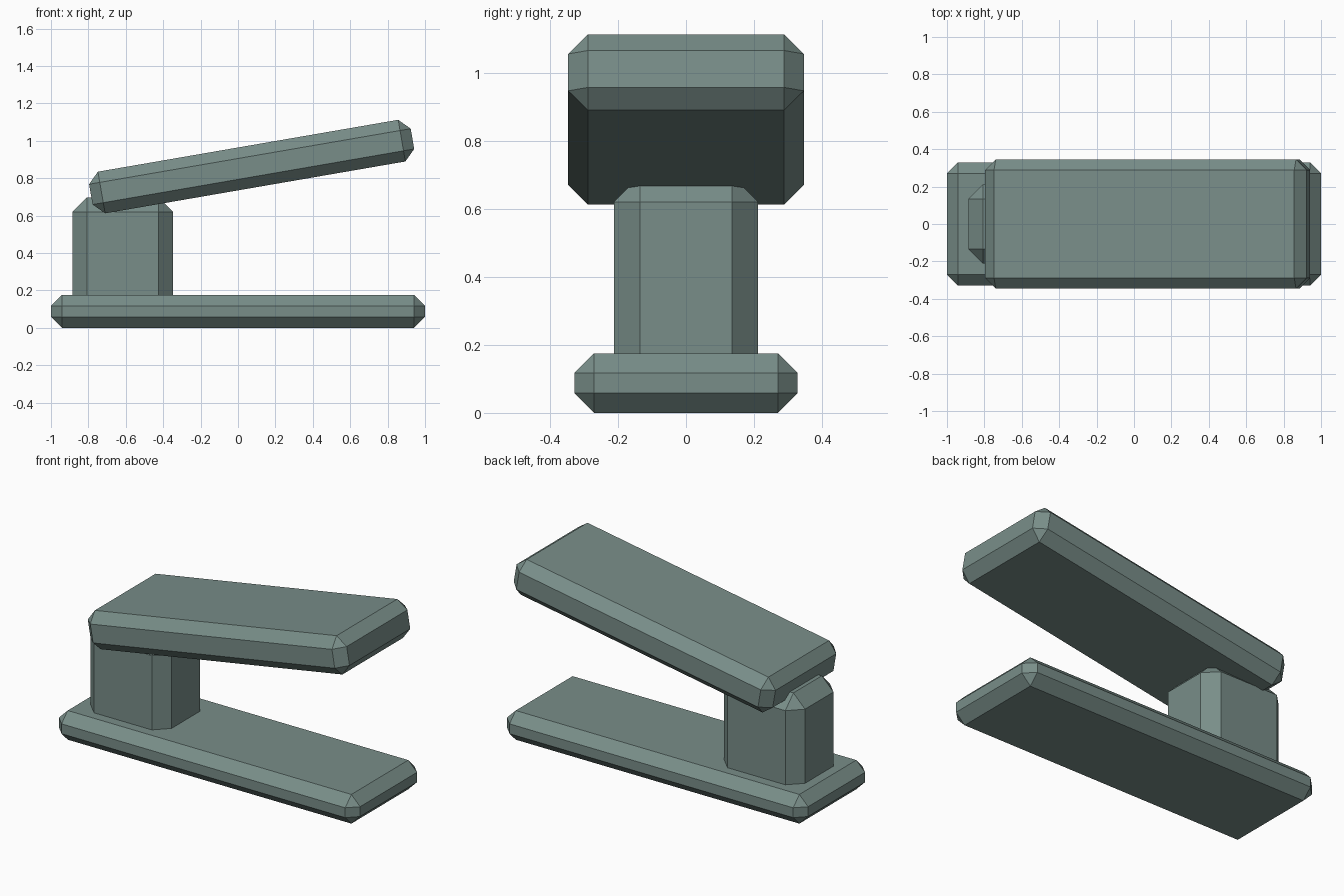
import bpy
import bmesh
import math
from mathutils import Matrix

cube = bpy.data.objects.get("Cube")
if cube:
    bpy.data.objects.remove(cube, do_unlink=True)

# Single grey-green colour
COLOUR = (0.19, 0.27, 0.25, 1.0)
mat = bpy.data.materials.new("grey_green")
mat.use_nodes = True
mat.diffuse_color = COLOUR
mat.node_tree.nodes["Principled BSDF"].inputs["Base Color"].default_value = COLOUR


def chamfered_box(name, size, centre, chamfer, tilt=0.0):
    """Flat-shaded box with every edge chamfered, tilted about the y axis."""
    bm = bmesh.new()
    bmesh.ops.create_cube(bm, size=1, matrix=Matrix.Diagonal((*size, 1)))
    bmesh.ops.bevel(bm, geom=bm.edges[:], offset=chamfer, segments=1,
                    profile=0.5, affect='EDGES')
    bmesh.ops.recalc_face_normals(bm, faces=bm.faces[:])
    mesh = bpy.data.meshes.new(name)
    bm.to_mesh(mesh)
    bm.free()
    mesh.materials.append(mat)
    obj = bpy.data.objects.new(name, mesh)
    obj.location = centre
    obj.rotation_euler.y = -math.radians(tilt)
    bpy.context.collection.objects.link(obj)
    return obj


# Flat foot plate
chamfered_box("base", (2.0, 0.656, 0.175), (0, 0, 0.0875), 0.058)

# Upright block at the hinge end, sunk into the base
chamfered_box("hinge_post", (0.538, 0.424, 0.6), (-0.616, 0, 0.397), 0.077)

# Raised arm resting on the post
chamfered_box("lever_arm", (1.745, 0.692, 0.226), (0.073, 0, 0.862), 0.058, tilt=9.8)
